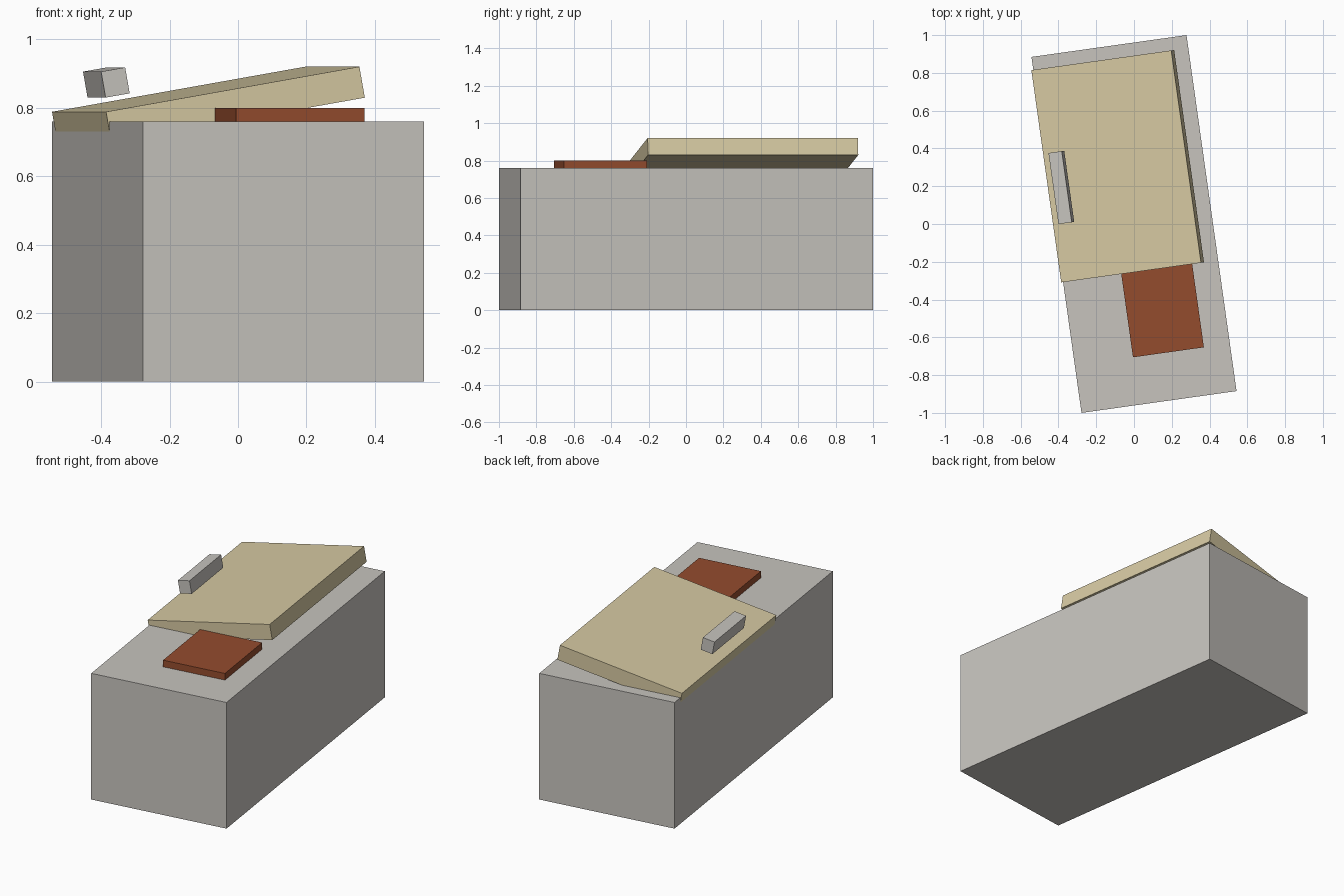
import bpy
from mathutils import Matrix, Vector
from math import radians

if "Cube" in bpy.data.objects:
    bpy.data.objects.remove(bpy.data.objects["Cube"])

# everything is turned by the same small angle about z
TURN = Matrix.Rotation(radians(8), 4, 'Z')


def material(name, color):
    m = bpy.data.materials.new(name)
    m.diffuse_color = (*color, 1)
    m.use_nodes = True
    m.node_tree.nodes["Principled BSDF"].inputs["Base Color"].default_value = m.diffuse_color
    return m


def box(name, size, centre, mat, tilt=0):
    """Box in the turned frame, tilted so its right side rises."""
    bpy.ops.mesh.primitive_cube_add(size=1)
    ob = bpy.context.object
    ob.name = name
    ob.data.transform(TURN @ Matrix.Translation(Vector(centre))
                      @ Matrix.Rotation(radians(-tilt), 4, 'Y')
                      @ Matrix.Diagonal((*size, 1)))
    ob.data.materials.append(mat)
    return ob


grey = material("warm grey", (0.57, 0.55, 0.515))
tan = material("pale tan", (0.672, 0.584, 0.361))
rust = material("rust brown", (0.296, 0.072, 0.027))

# main block
box("base_block", (0.829, 1.903, 0.76), (0, 0, 0.38), grey)
# sloping board sunk into the block along its low edge
box("tilted_board", (0.759, 1.135, 0.092), (-0.043, 0.315, 0.809), tan, 10)
# small bar hovering above the low side of the board
box("floating_bar", (0.072, 0.38, 0.077), (-0.354, 0.245, 0.874), grey, 10)
# flat pad in front of the board
box("flat_pad", (0.379, 0.448, 0.04), (0.086, -0.474, 0.78), rust)
